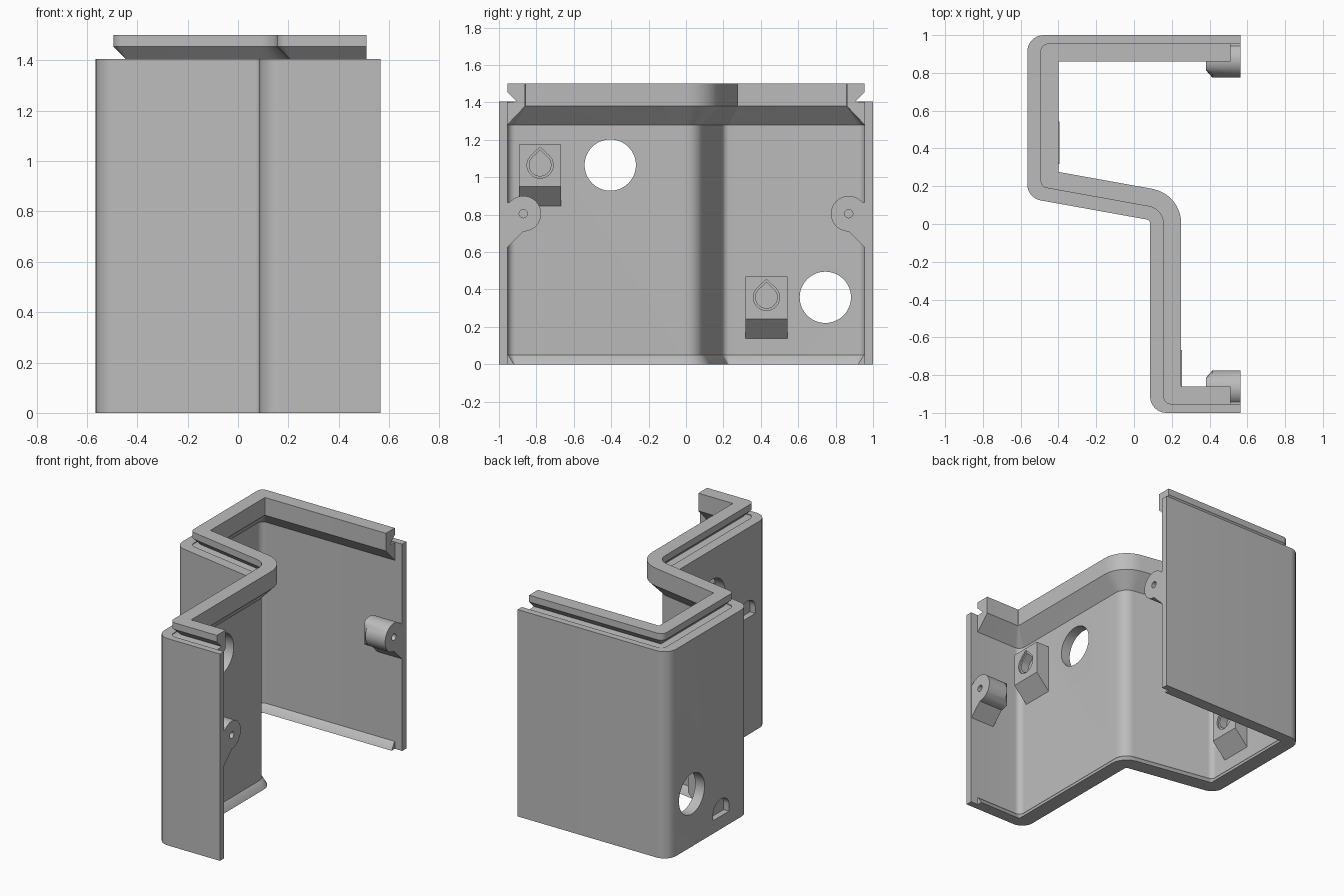
import bpy, bmesh, math
from mathutils import Vector

if "Cube" in bpy.data.objects:
    bpy.data.objects.remove(bpy.data.objects["Cube"])

grey = bpy.data.materials.new("plain grey")
grey.diffuse_color = (0.5, 0.5, 0.5, 1)
grey.use_nodes = True
grey.node_tree.nodes["Principled BSDF"].inputs["Base Color"].default_value = grey.diffuse_color


def finish(name, bm, hidden=False):
    bmesh.ops.recalc_face_normals(bm, faces=bm.faces)
    me = bpy.data.meshes.new(name)
    bm.to_mesh(me)
    bm.free()
    me.materials.append(grey)
    ob = bpy.data.objects.new(name, me)
    bpy.context.collection.objects.link(ob)
    ob.hide_render = hidden
    return ob


def loft(name, rings, hidden=False):
    """Skin closed rings of equal length and cap both ends."""
    bm = bmesh.new()
    vs = [[bm.verts.new(p) for p in ring] for ring in rings]
    n = len(rings[0])
    for a, b in zip(vs, vs[1:]):
        for i in range(n):
            j = (i + 1) % n
            bm.faces.new((a[i], a[j], b[j], b[i]))
    bm.faces.new(vs[0])
    bm.faces.new(vs[-1][::-1])
    return finish(name, bm, hidden)


def fillet(prev, p, nxt, r, steps=8):
    """Points of a rounded corner."""
    u, v = (prev - p).normalized(), (nxt - p).normalized()
    half = u.angle(v) / 2
    centre = p + (u + v).normalized() * (r / math.sin(half))
    t = r / math.tan(half)
    a, b = p + u * t - centre, p + v * t - centre
    ang = a.angle_signed(b)
    out = []
    for i in range(steps + 1):
        k = -ang * i / steps
        out.append(centre + Vector((a.x * math.cos(k) - a.y * math.sin(k),
                                    a.x * math.sin(k) + a.y * math.cos(k))))
    return out


SIDE, FACE = 0.045, 0.07   # wall thickness of the side and face walls


def plan(f, extra, end):
    """Plan line: fraction f of the wall thickness plus extra, inward."""
    ds, df = SIDE * f + extra, FACE * f + extra
    slant = lambda x: 0.036 - 0.18 * x + 1.016 * df
    xr, xl = 0.085 + df, -0.565 + df
    pts = [Vector(p) for p in ((end, -1 + ds), (xr, -1 + ds), (xr, slant(xr)),
                               (xl, slant(xl)), (xl, 1 - ds), (end, 1 - ds))]
    tight, wide = max(0.087 - ds, 0.004), 0.02 + df
    line = [pts[0]]
    for i, r in zip(range(1, 5), (tight, wide, tight, tight)):
        line += fillet(pts[i - 1], pts[i], pts[i + 1], r)
    return line + [pts[5]]


def sweep(name, section, end):
    """Sweep a section of (thickness fraction, extra inset, z)."""
    lines = [[(p.x, p.y, z) for p in plan(f, e, end)] for f, e, z in section]
    return loft(name, list(zip(*lines)))


# Folded shell, snap lip and bottom bead
shell = sweep("shell_wall", [(0, 0, 0), (0, 0, 1.405), (1, 0, 1.405), (1, 0, 0)], 0.565)
lip = sweep("top_lip", [(1, 0, 1.28), (1, 0.095, 1.38), (1, 0.095, 1.5), (1, 0, 1.5),
                        (1, 0, 1.455), (1, 0.05, 1.405), (1, 0, 1.40)], 0.51)
bead = sweep("bottom_bead", [(1, 0, 0), (1, 0, 0.05), (1, 0.008, 0.045), (1, 0.035, 0)], 0.51)


def circle(y, z, r, n=40):
    return [(y + r * math.cos(2 * math.pi * i / n), z + r * math.sin(2 * math.pi * i / n))
            for i in range(n)]


def teardrop(y, z, r):
    arc = [math.radians(45 - 270 * i / 28) for i in range(29)]
    return [(y, z + 1.38 * r)] + [(y + r * math.cos(a), z + r * math.sin(a)) for a in arc]


def arch(y, z, w, h):
    arc = [math.pi * i / 14 for i in range(15)]
    return ([(y - w, z), (y + w, z)]
            + [(y + w * math.cos(a), z + h * (0.4 + 0.6 * math.sin(a))) for a in arc])


def prism(name, outline, x0, x1, hidden=False):
    return loft(name, [[(x, y, z) for y, z in outline] for x in (x0, x1)], hidden)


def cut(ob, tool):
    m = ob.modifiers.new("cut", 'BOOLEAN')
    m.operation, m.solver, m.object = 'DIFFERENCE', 'EXACT', tool
    tool.hide_viewport = False
    tool.display_type = 'WIRE'


parts, cutters = [shell, lip, bead], []


def carve(ob, name, outline, x0, x1):
    tool = prism(name, outline, x0, x1, True)
    cutters.append(tool)
    cut(ob, tool)


# Face openings, with a hooded hanger box beside each
for tag, outer, hole_y, box_y, z in (("front", 0.085, -0.405, -0.78, 1.065),
                                     ("back", -0.565, 0.745, 0.43, 0.358)):
    inner = outer + FACE
    carve(shell, tag + "_opening_cutter", circle(hole_y, z, 0.137, 64), outer - 0.1, inner + 0.1)
    carve(shell, tag + "_slot_cutter", arch(box_y, z - 0.27, 0.085, 0.115), outer - 0.1, outer + 0.04)
    prof = [(inner - 0.005, z + 0.11), (inner + 0.1, z + 0.11),
            (inner + 0.1, z - 0.115), (inner - 0.005, z - 0.225)]
    box = loft(tag + "_hanger_box", [[(x, y, h) for x, h in prof]
                                     for y in (box_y - 0.112, box_y + 0.112)])
    carve(box, tag + "_recess_rim_cutter", teardrop(box_y, z, 0.07), inner + 0.088, inner + 0.2)
    carve(box, tag + "_recess_cutter", teardrop(box_y, z, 0.058), inner + 0.03, inner + 0.2)
    parts.append(box)

# Screw bosses at the open edge, gusseted below and chamfered at the rear
for tag, s in (("front", -1), ("back", 1)):
    arc = [math.radians(140 + (270 - 360 - 140) * i / 28) for i in range(29)]
    out = [(0.96, 0.865)]
    out += [(0.87 - 0.095 * math.cos(a + math.pi), 0.805 + 0.095 * math.sin(a))
            for a in [math.radians(40 + 230 * i / 28) for i in range(29)]]
    out += [(0.96, 0.62)]
    rings = [[(x, s * max(y, lim), z) for y, z in out]
             for x, lim in ((0.38, 0.815), (0.415, 0), (0.563, 0))]
    boss = loft(tag + "_screw_boss", rings)
    carve(boss, tag + "_screw_cutter", circle(s * 0.87, 0.805, 0.022, 20), 0.43, 0.6)
    parts.append(boss)

# Apply the cuts, drop the cutters and smooth the rounded faces
for ob in parts:
    bpy.context.view_layer.objects.active = ob
    for m in list(ob.modifiers):
        bpy.ops.object.modifier_apply(modifier=m.name)
for tool in cutters:
    bpy.data.objects.remove(tool)
bpy.ops.object.select_all(action='DESELECT')
for ob in parts:
    ob.select_set(True)
bpy.ops.object.shade_smooth_by_angle(angle=math.radians(30))
